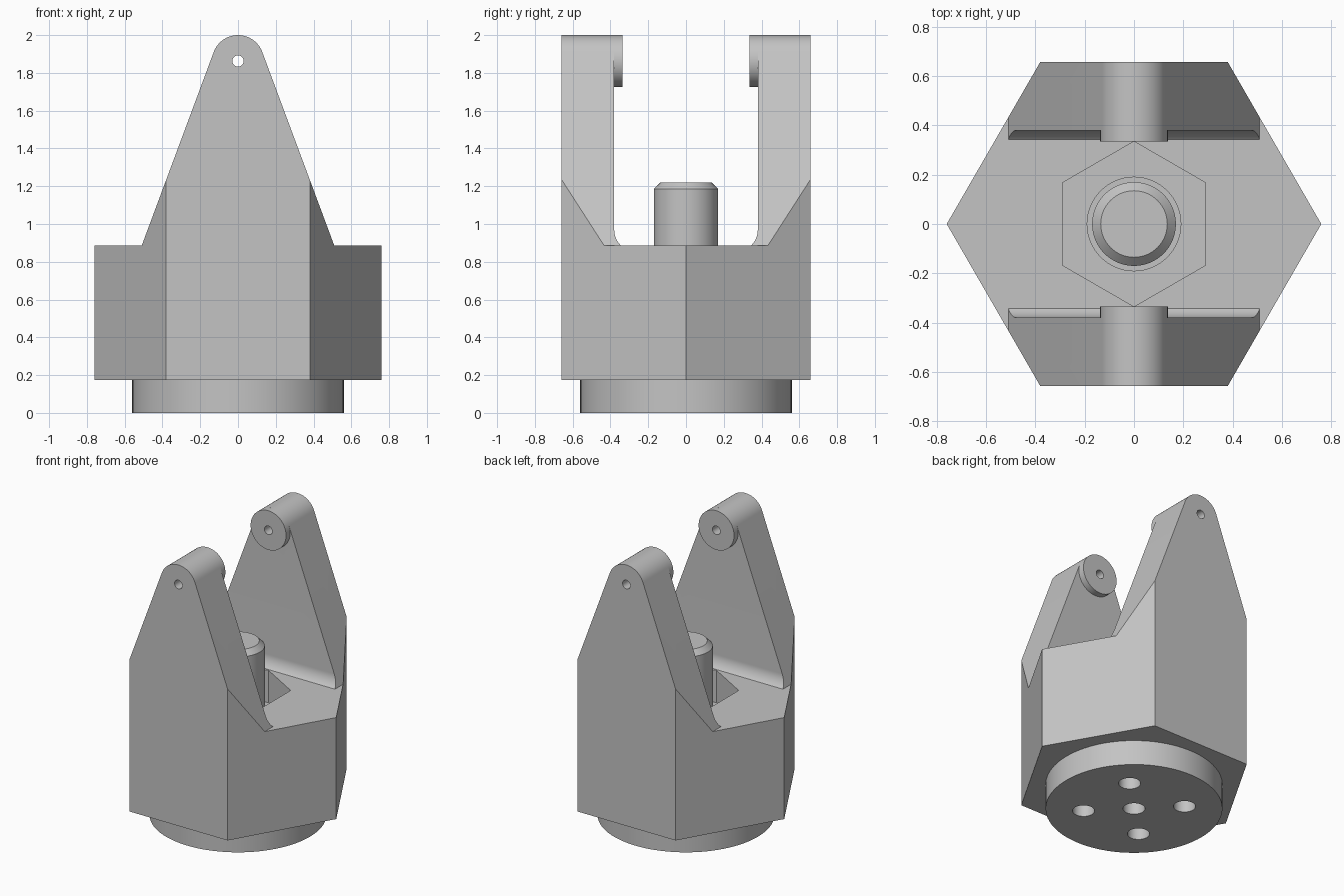
import bpy, bmesh, math

if "Cube" in bpy.data.objects:
    bpy.data.objects.remove(bpy.data.objects["Cube"])

grey = bpy.data.materials.new("plain_grey")
grey.use_nodes = True
COLOUR = (0.55, 0.55, 0.55, 1)
grey.diffuse_color = COLOUR
grey.node_tree.nodes["Principled BSDF"].inputs["Base Color"].default_value = COLOUR

PLACE = {
    "x": lambda p, t: (t, p[0], p[1]),
    "y": lambda p, t: (p[0], t, p[1]),
    "z": lambda p, t: (p[0], p[1], t),
}


def prism(name, pts, axis, a, b):
    """Extrude a closed outline along an axis from a to b."""
    bm = bmesh.new()
    low = [bm.verts.new(PLACE[axis](p, a)) for p in pts]
    high = [bm.verts.new(PLACE[axis](p, b)) for p in pts]
    bm.faces.new(low)
    bm.faces.new(high)
    n = len(pts)
    for i in range(n):
        j = (i + 1) % n
        bm.faces.new((low[i], low[j], high[j], high[i]))
    bmesh.ops.recalc_face_normals(bm, faces=bm.faces)
    mesh = bpy.data.meshes.new(name)
    bm.to_mesh(mesh)
    bm.free()
    mesh.materials.append(grey)
    ob = bpy.data.objects.new(name, mesh)
    bpy.context.collection.objects.link(ob)
    return ob


def ring(r, n=64, cx=0, cy=0, turn=0):
    return [(cx + r * math.cos(turn + math.tau * i / n),
             cy + r * math.sin(turn + math.tau * i / n)) for i in range(n)]


def select(ob):
    bpy.ops.object.select_all(action="DESELECT")
    ob.select_set(True)
    bpy.context.view_layer.objects.active = ob


def boolean(ob, cutter, operation="DIFFERENCE", keep=False):
    mod = ob.modifiers.new("cut", "BOOLEAN")
    mod.operation, mod.solver, mod.object = operation, "EXACT", cutter
    select(ob)
    bpy.ops.object.modifier_apply(modifier=mod.name)
    if not keep:
        bpy.data.objects.remove(cutter)


# Main levels and sizes
BASE_TOP, DECK, PIN_Z, PIN_R = 0.175, 0.885, 1.863, 0.137
FOOT_X, LUG_Y, BOSS_Y = 0.51, 0.38, 0.335

# Hexagonal body, trimmed to the shouldered silhouette with rounded lug tips
body = prism("hex_body", ring(0.76, 6), "z", BASE_TOP, 2.1)
dx, dz = FOOT_X, DECK - PIN_Z
tangent = math.atan2(dz, dx) + math.acos(PIN_R / math.hypot(dx, dz))
STEPS = 36
arc = []
for i in range(STEPS + 1):
    t = tangent + (math.pi - 2 * tangent) * i / STEPS
    arc.append((PIN_R * math.cos(t), PIN_Z + PIN_R * math.sin(t)))
outline = [(-1, 0), (1, 0), (1, DECK), (FOOT_X, DECK)] + arc + [(-FOOT_X, DECK), (-1, DECK)]
boolean(body, prism("silhouette", outline, "y", -1, 1), "INTERSECT")

# Slot between the lugs, with filleted feet
FILLET, RISE = 0.116, 0.085
sweep = math.asin(RISE / FILLET)
side = [(LUG_Y, 2.2)]
for i in range(13):
    t = sweep * i / 12
    side.append((LUG_Y - FILLET + FILLET * math.cos(t), DECK + RISE - FILLET * math.sin(t)))
slot = side + [(-y, z) for y, z in reversed(side)]
boolean(body, prism("slot", slot, "x", -1.2, 1.2))

# Hexagonal pocket and round clearance around the shaft
boolean(body, prism("pocket", ring(BOSS_Y, 6, turn=math.pi / 6), "z", 0.66, 1))
boolean(body, prism("clearance", ring(0.19), "z", 0.45, 0.8))

# Base disc
base = prism("base_disc", ring(0.56, 96), "z", 0, BASE_TOP)

# Five holes in the underside
holes = [(0, 0)] + [(sx * 0.227, sy * 0.227) for sx in (-1, 1) for sy in (-1, 1)]
for x, y in holes:
    cutter = prism("bolt_hole", ring(0.07, 32, x, y), "z", -0.1, 0.3)
    boolean(base, cutter, keep=True)
    boolean(body, cutter)

# Round bosses inside each lug tip, and the pin hole through everything
front_boss = prism("front_boss", ring(PIN_R, 72, 0, PIN_Z), "y", -LUG_Y, -BOSS_Y)
back_boss = prism("back_boss", ring(PIN_R, 72, 0, PIN_Z), "y", BOSS_Y, LUG_Y)
pin = prism("pin_hole", ring(0.03, 32, 0, PIN_Z), "y", -1, 1)
for ob in (body, front_boss, back_boss):
    boolean(ob, pin, keep=True)
bpy.data.objects.remove(pin)

# Central shaft with a chamfered tip
shaft = prism("shaft", ring(0.17), "z", 0.42, 1.185)
bpy.ops.mesh.primitive_cone_add(vertices=64, radius1=0.17, radius2=0.135,
                                depth=0.035, location=(0, 0, 1.2025))
tip = bpy.context.object
tip.name = "shaft_tip"
tip.data.materials.append(grey)

for ob in (body, base, front_boss, back_boss, shaft, tip):
    select(ob)
    bpy.ops.object.shade_smooth_by_angle(angle=math.radians(20))
